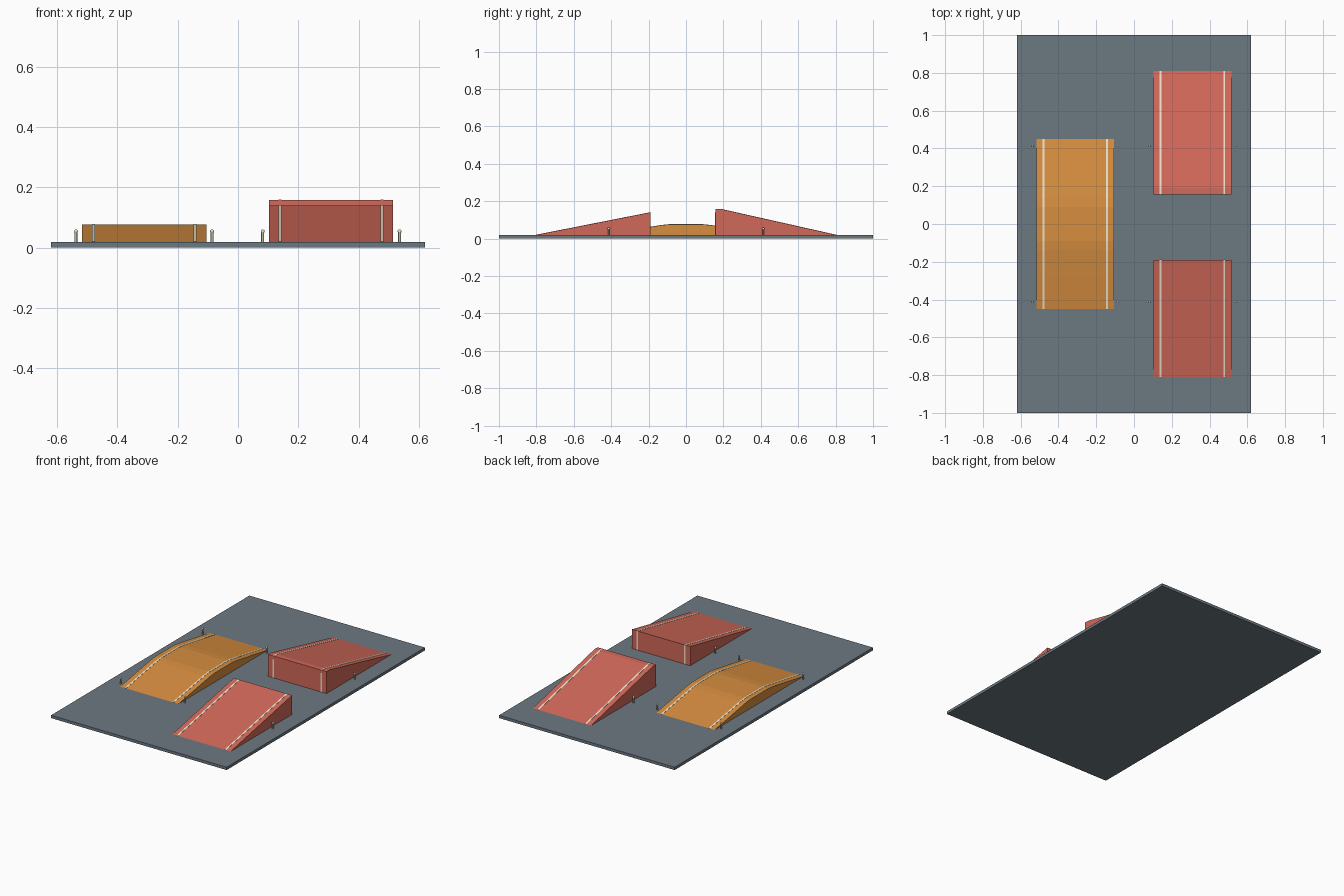
import bpy, bmesh

if "Cube" in bpy.data.objects:
    bpy.data.objects.remove(bpy.data.objects["Cube"])

BASE_TOP = 0.018


def material(name, color):
    m = bpy.data.materials.new(name)
    m.diffuse_color = (*color, 1)
    m.use_nodes = True
    m.node_tree.nodes["Principled BSDF"].inputs["Base Color"].default_value = m.diffuse_color
    return m


SLATE = material("slate", (0.15, 0.19, 0.22))
ORANGE = material("orange", (0.68, 0.27, 0.05))
RED = material("red", (0.64, 0.14, 0.10))
CREAM = material("cream", (0.85, 0.78, 0.62))
POST = material("post_khaki", (0.50, 0.48, 0.34))


def extrude_profile(name, profile, x0, x1, mat):
    """Solid made by sweeping a closed (y, z) profile from x0 to x1."""
    bm = bmesh.new()
    face = bm.faces.new([bm.verts.new((x0, y, z)) for y, z in profile])
    out = bmesh.ops.extrude_face_region(bm, geom=[face])
    moved = [v for v in out["geom"] if isinstance(v, bmesh.types.BMVert)]
    bmesh.ops.translate(bm, verts=moved, vec=(x1 - x0, 0, 0))
    bmesh.ops.recalc_face_normals(bm, faces=bm.faces)
    me = bpy.data.meshes.new(name)
    bm.to_mesh(me)
    bm.free()
    me.materials.append(mat)
    ob = bpy.data.objects.new(name, me)
    bpy.context.collection.objects.link(ob)
    return ob


def ramp(name, top, x0, x1, mat):
    """Ramp body under a top line, with two painted edge stripes."""
    y_a, y_b = top[0][0], top[-1][0]
    body = top + [(y_b, BASE_TOP), (y_a, BASE_TOP)]
    body = list(dict.fromkeys(body))
    extrude_profile(name, body, x0, x1, mat)
    line = [(y, z + 0.0012) for y, z in top]
    strip = line + [(y, z - 0.001) for y, z in reversed(top)]
    for side, cx in (("left", x0 + 0.037), ("right", x1 - 0.037)):
        extrude_profile(f"{name}_stripe_{side}", strip, cx - 0.005, cx + 0.005, CREAM)
        # stripe continues down the tall end face
        for (y, z), out in ((top[0], -1), (top[-1], 1)):
            if z > 0.1:
                e = y + out * 0.001
                zt = min(z, 0.14)
                extrude_profile(f"{name}_end_stripe_{side}",
                                [(y, BASE_TOP), (e, BASE_TOP), (e, zt), (y, zt)],
                                cx - 0.005, cx + 0.005, CREAM)


# Base slab
extrude_profile("base", [(-1, 0), (1, 0), (1, BASE_TOP), (-1, BASE_TOP)], -0.62, 0.62, SLATE)

# Ramps
hump = [(-0.45, BASE_TOP), (-0.28, 0.047), (-0.14, 0.0705), (-0.09, 0.076)]
hump += [(-y, z) for y, z in reversed(hump)]
ramp("hump_ramp", hump, -0.517, -0.105, ORANGE)
ramp("front_ramp", [(-0.81, BASE_TOP), (-0.19, 0.14)], 0.103, 0.515, RED)
ramp("back_ramp", [(0.157, 0.158), (0.19, 0.157), (0.81, BASE_TOP)], 0.103, 0.515, RED)

# Marker posts with rounded tops
for x in (-0.538, -0.086, 0.082, 0.536):
    for y in (-0.413, 0.413):
        bpy.ops.mesh.primitive_cylinder_add(vertices=12, radius=0.005, depth=0.034,
                                            location=(x, y, BASE_TOP + 0.017))
        post = bpy.context.object
        post.name = "marker_post"
        bpy.ops.object.shade_smooth_by_angle()
        bpy.ops.mesh.primitive_uv_sphere_add(segments=12, ring_count=8, radius=0.0065,
                                             location=(x, y, 0.0535))
        cap = bpy.context.object
        cap.name = "post_cap"
        bpy.ops.object.shade_smooth_by_angle()
        post.data.materials.append(POST)
        cap.data.materials.append(CREAM)
